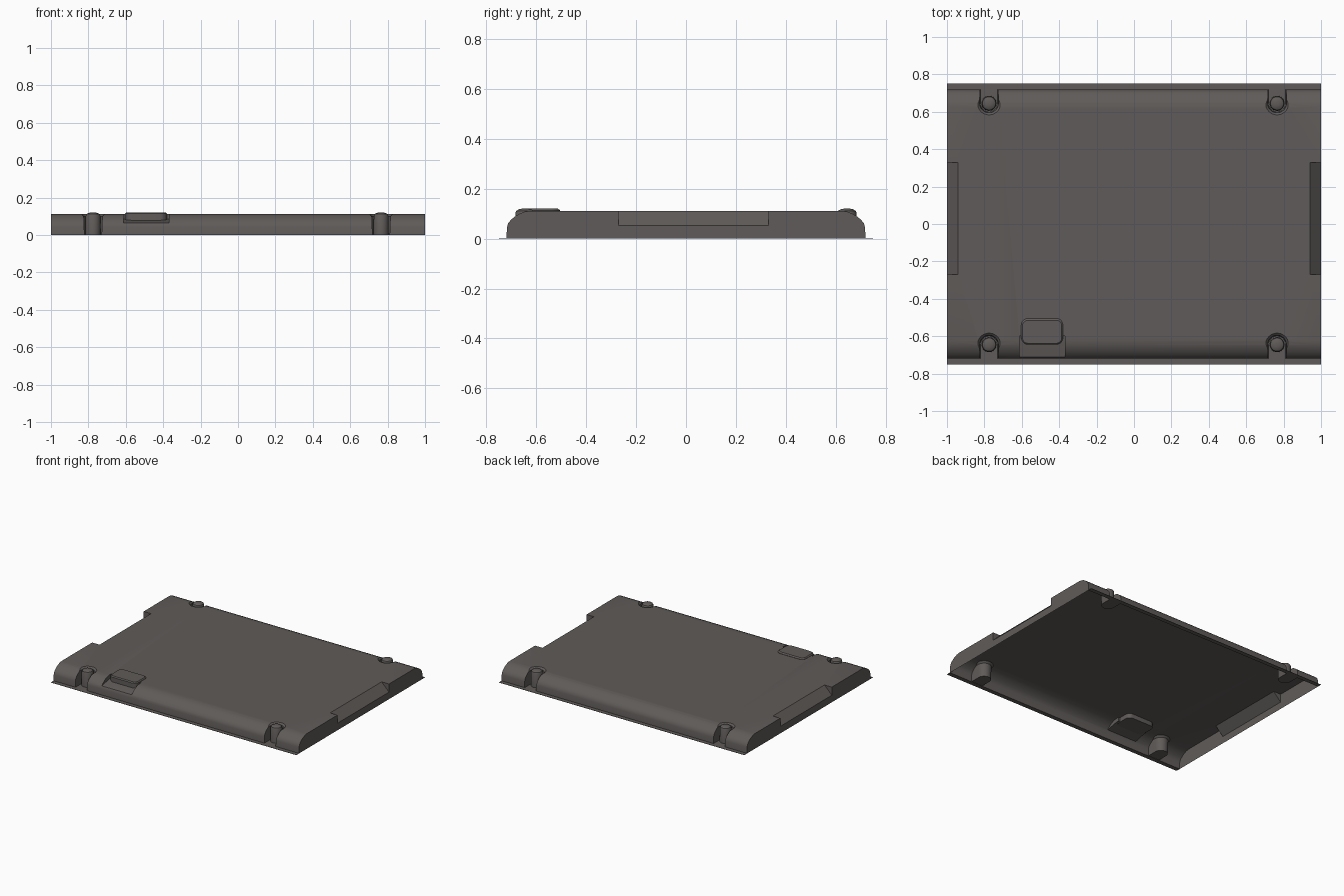
import bpy, bmesh, math

if "Cube" in bpy.data.objects:
    bpy.data.objects.remove(bpy.data.objects["Cube"])

mat = bpy.data.materials.new("dark warm grey")
mat.diffuse_color = (0.115, 0.105, 0.100, 1)
mat.use_nodes = True
mat.node_tree.nodes["Principled BSDF"].inputs["Base Color"].default_value = mat.diffuse_color


def make(name, verts, faces, smooth=True):
    me = bpy.data.meshes.new(name)
    me.from_pydata(verts, [], faces)
    bm = bmesh.new()
    bm.from_mesh(me)
    bmesh.ops.recalc_face_normals(bm, faces=bm.faces)
    bm.to_mesh(me)
    bm.free()
    ob = bpy.data.objects.new(name, me)
    bpy.context.collection.objects.link(ob)
    me.materials.append(mat)
    if smooth:
        smooth_it(ob)
    return ob


def smooth_it(ob):
    bpy.ops.object.select_all(action='DESELECT')
    ob.select_set(True)
    bpy.context.view_layer.objects.active = ob
    bpy.ops.object.shade_smooth_by_angle(angle=math.radians(32))


def loft(name, loops, smooth=True):
    """Closed solid through stacked loops of equal length."""
    n = len(loops[0])
    verts = [p for lp in loops for p in lp]
    faces = [tuple(range(n)), tuple(range(len(verts) - n, len(verts)))]
    for k in range(len(loops) - 1):
        for i in range(n):
            j = (i + 1) % n
            faces.append((k * n + i, k * n + j, (k + 1) * n + j, (k + 1) * n + i))
    return make(name, verts, faces, smooth)


def prism_x(name, prof, x0, x1):
    return loft(name, [[(x, y, z) for y, z in prof] for x in (x0, x1)], False)


def prism_y(name, prof, y0, y1):
    return loft(name, [[(x, y, z) for x, z in prof] for y in (y0, y1)], False)


def cut(target, cutter):
    m = target.modifiers.new("cut", 'BOOLEAN')
    m.operation = 'DIFFERENCE'
    m.solver = 'EXACT'
    m.object = cutter
    bpy.context.view_layer.objects.active = target
    bpy.ops.object.modifier_apply(modifier=m.name)
    bpy.data.objects.remove(cutter, do_unlink=True)


def rounded_rect(x0, x1, y0, y1, r, z, n=5):
    pts = []
    for cx, cy, a in ((x1 - r, y1 - r, 0), (x0 + r, y1 - r, 90),
                      (x0 + r, y0 + r, 180), (x1 - r, y0 + r, 270)):
        for i in range(n + 1):
            t = math.radians(a + 90 * i / n)
            pts.append((cx + r * math.cos(t), cy + r * math.sin(t), z))
    return pts


# Cover body: rounded profile along x
half = [(0.72, 0), (0.718, 0.045), (0.713, 0.062), (0.702, 0.076), (0.686, 0.089),
        (0.668, 0.100), (0.648, 0.108), (0.625, 0.112)]
prof = half + [(-y, z) for y, z in reversed(half)]
cover = prism_x("cover_shell", prof, -1, 1)

# Sloped grip notches in both ends
for s in (-1, 1):
    slope = [(s * 0.94, 0.112), (s * 1.01, 0.042), (s * 1.01, 0.2), (s * 0.94, 0.2)]
    cut(cover, prism_y("notch_cutter", slope, -0.27, 0.33))


# U-shaped screw pockets
def u_loop(cx, s, r, z):
    pts = [(cx - r, s * 0.8, z)]
    for i in range(13):
        t = math.pi - math.pi * i / 12
        pts.append((cx + r * math.cos(t), s * (0.645 - r * math.sin(t)), z))
    return pts + [(cx + r, s * 0.8, z)]


for cx in (-0.775, 0.765):
    for s in (-1, 1):
        cut(cover, loft("pocket_cutter", [u_loop(cx, s, 0.046, 0.002),
                                          u_loop(cx, s, 0.050, 0.100),
                                          u_loop(cx, s, 0.064, 0.114),
                                          u_loop(cx, s, 0.064, 0.150)], False))

# Latch recess, a ramp running out to the front wall
ramp = [(-0.60, 0.085), (-0.64, 0.080), (-0.80, 0.045), (-0.80, 0.2), (-0.60, 0.2)]
cut(cover, prism_x("latch_cutter", ramp, -0.612, -0.368))

# Open the underside, leaving a thin shell
bm = bmesh.new()
bm.from_mesh(cover.data)
low = [f for f in bm.faces if all(v.co.z < 0.001 for v in f.verts)]
bmesh.ops.delete(bm, geom=low, context='FACES')
bm.to_mesh(cover.data)
bm.free()
smooth_it(cover)

# Screw posts with domed tops
for cx in (-0.775, 0.765):
    for s in (-1, 1):
        loops = []
        for r, z in ((0.040, 0.003), (0.039, 0.104), (0.035, 0.112), (0.025, 0.118), (0.010, 0.121)):
            loops.append([(cx + r * math.cos(a * math.pi / 12),
                           s * 0.645 + r * math.sin(a * math.pi / 12), z) for a in range(24)])
        loft("screw_post", loops)

# Raised latch pad
loft("latch_pad", [rounded_rect(-0.603, -0.380, -0.645, -0.505, 0.035, 0.079),
                   rounded_rect(-0.603, -0.380, -0.645, -0.505, 0.035, 0.114),
                   rounded_rect(-0.596, -0.387, -0.638, -0.515, 0.028, 0.121)])

# Flat flanges along front and back
for s, name in ((-1, "front_flange"), (1, "back_flange")):
    make(name, [(-1, s * 0.718, 0), (1, s * 0.718, 0), (1, s * 0.75, 0), (-1, s * 0.75, 0),
                (-1, s * 0.718, 0.002), (1, s * 0.718, 0.002), (1, s * 0.75, 0.002), (-1, s * 0.75, 0.002)],
         [(0, 1, 2, 3), (4, 5, 6, 7), (0, 1, 5, 4), (1, 2, 6, 5), (2, 3, 7, 6), (3, 0, 4, 7)], False)
